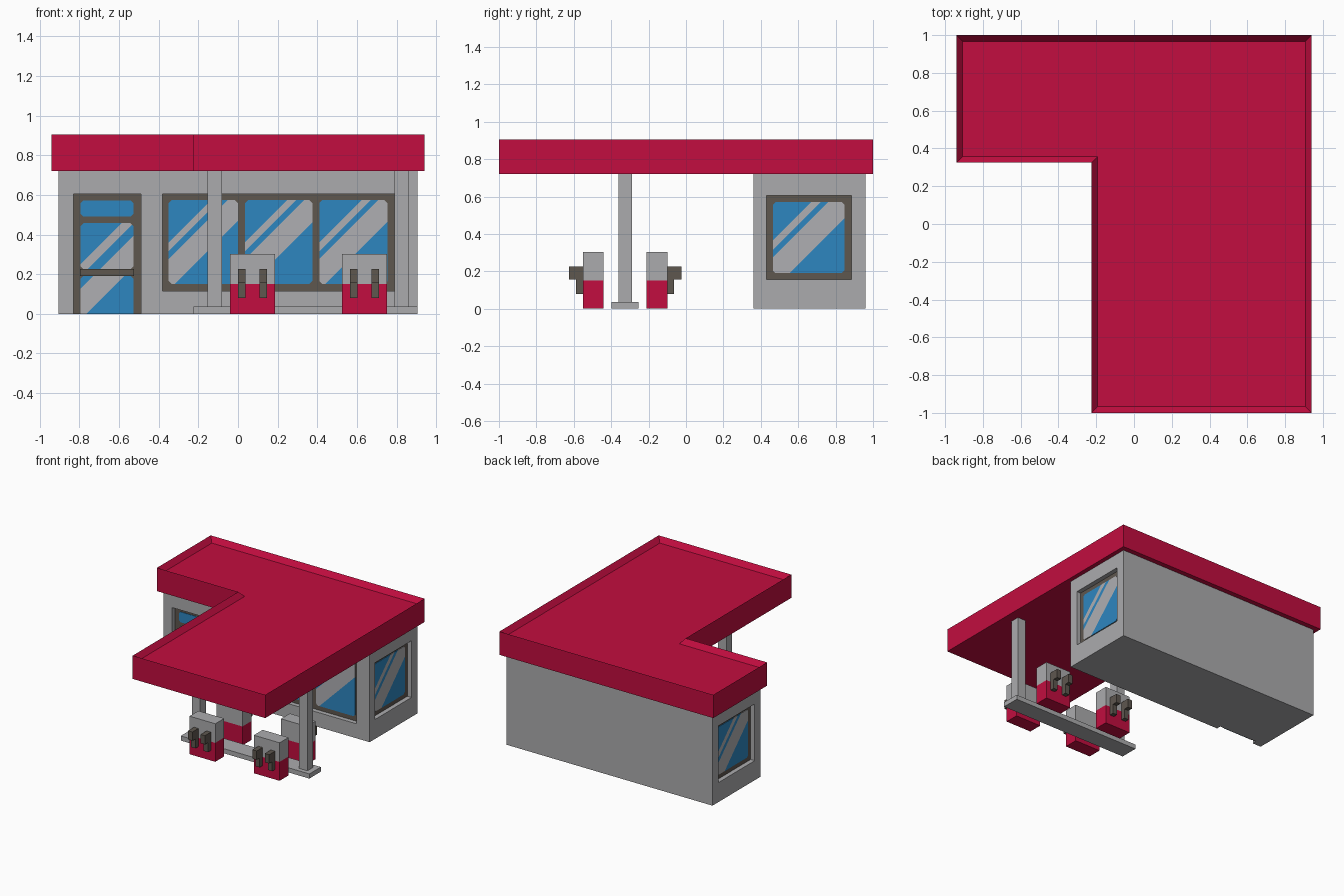
import bpy, bmesh, math
from mathutils import Matrix, Vector

if "Cube" in bpy.data.objects:
    bpy.data.objects.remove(bpy.data.objects["Cube"], do_unlink=True)


def material(name, rgb):
    m = bpy.data.materials.new(name)
    m.use_nodes = True
    m.diffuse_color = (*rgb, 1)
    m.node_tree.nodes["Principled BSDF"].inputs["Base Color"].default_value = (*rgb, 1)
    return m


RED = material("crimson", (0.54, 0.004, 0.05))
GREY = material("light_grey", (0.41, 0.41, 0.42))
BROWN = material("dark_brown", (0.112, 0.095, 0.078))
BLUE = material("glass_blue", (0.027, 0.24, 0.53))
SHINE = material("glass_shine", (0.43, 0.43, 0.45))


def finish(name, bm, mats, matrix=Matrix()):
    bmesh.ops.recalc_face_normals(bm, faces=bm.faces)
    me = bpy.data.meshes.new(name)
    bm.to_mesh(me)
    bm.free()
    for m in mats:
        me.materials.append(m)
    ob = bpy.data.objects.new(name, me)
    ob.matrix_world = matrix
    bpy.context.collection.objects.link(ob)
    return ob


def prism(points, axis, lo, hi):
    """Extrude a 2D outline along an axis from lo to hi."""
    bm = bmesh.new()

    def place(p):
        co = list(p)
        co.insert(axis, lo)
        return co
    face = bm.faces.new([bm.verts.new(place(p)) for p in points])
    ext = bmesh.ops.extrude_face_region(bm, geom=[face])
    move = Vector((0, 0, 0))
    move[axis] = hi - lo
    bmesh.ops.translate(bm, vec=move, verts=[v for v in ext["geom"] if isinstance(v, bmesh.types.BMVert)])
    bmesh.ops.recalc_face_normals(bm, faces=bm.faces)
    return bm


def box_mesh(x, y, z):
    return prism([(x[0], y[0]), (x[1], y[0]), (x[1], y[1]), (x[0], y[1])], 2, *z)


def box(name, x, y, z, mat, matrix=Matrix()):
    return finish(name, box_mesh(x, y, z), [mat], matrix)


def glass(name, x, z, y, matrix=Matrix(), bands=(), cut=0.015, low_cut=True):
    """Thin pane with clipped corners; diagonal bands of shine are cut into it."""
    (x0, x1), (z0, z1) = x, z
    pts = [(x0 + cut, z0), (x1 - cut, z0), (x1, z0 + cut)] if low_cut else [(x0, z0), (x1, z0)]
    pts += [(x1, z1 - cut), (x1 - cut, z1), (x0 + cut, z1), (x0, z1 - cut)]
    if low_cut:
        pts.append((x0, z0 + cut))
    bm = prism(pts, 1, y - 0.004, y)
    for u in [e for b in bands for e in b]:
        bmesh.ops.bisect_plane(bm, geom=bm.verts[:] + bm.edges[:] + bm.faces[:],
                               plane_co=(u, 0, 0), plane_no=(1, 0, -1))
    for f in bm.faces:
        c = f.calc_center_median()
        f.material_index = int(any(b[0] < c.x - c.z < b[1] for b in bands))
    return finish(name, bm, [BLUE, SHINE], matrix)


def shine(left, bottom, pairs):
    return [(left - bottom + a, left - bottom + b) for a, b in pairs]


FRONT_SHINE = [(-0.21, -0.165), (-0.126, 0.03)]
SIDE_SHINE = [(-0.175, -0.125), (-0.085, 0.09)]
DOOR_SHINE = [(-0.25, -0.19), (-0.125, 0.03)]

# Roof: L-shaped slab with a raised rim
bm = prism([(-0.94, 0.325), (-0.225, 0.325), (-0.225, -1), (0.94, -1), (0.94, 1), (-0.94, 1)], 2, 0.72, 0.905)
top = [f for f in bm.faces if f.normal.z > 0.9]
bmesh.ops.inset_region(bm, faces=top, thickness=0.033, use_even_offset=True)
bmesh.ops.translate(bm, vec=(0, 0, -0.04), verts=list({v for f in top for v in f.verts}))
finish("roof", bm, [RED])

# Shop body with recesses for door and windows
FRONT, BACK, SIDE, DEPTH = 0.36, 0.96, 0.905, 0.04
shop = box("shop_walls", (-SIDE, SIDE), (FRONT, BACK), (0, 0.72), GREY)
recesses = [
    ((-0.83, -0.49), (0.2, FRONT + DEPTH), (-0.1, 0.605)),
    ((-0.38, 0.79), (0.2, FRONT + DEPTH), (0.115, 0.605)),
    ((SIDE - DEPTH, 1.1), (0.43, 0.885), (0.155, 0.605)),
    ((-1.1, DEPTH - SIDE), (0.43, 0.885), (0.155, 0.605)),
]
for r in recesses:
    cutter = box("recess_cutter", *r, GREY)
    cutter.hide_render = True
    mod = shop.modifiers.new("recess", "BOOLEAN")
    mod.operation, mod.solver, mod.object = "DIFFERENCE", "EXACT", cutter
    bpy.context.view_layer.objects.active = shop
    bpy.ops.object.modifier_apply(modifier=mod.name)
    bpy.data.objects.remove(cutter, do_unlink=True)

# Front window: frame panel with three panes
y_panel = FRONT + DEPTH - 0.004
box("front_window_frame", (-0.38, 0.79), (y_panel, FRONT + DEPTH), (0.115, 0.605), BROWN)
for i, (a, b) in enumerate([(-0.35, 0.0), (0.035, 0.375), (0.41, 0.755)]):
    glass(f"front_window_pane_{i + 1}", (a, b), (0.15, 0.573), y_panel,
          bands=shine(a, 0.15, FRONT_SHINE))

# Door: frame panel, three panes and a push bar
box("door_frame", (-0.83, -0.49), (y_panel, FRONT + DEPTH), (0, 0.605), BROWN)
glass("door_top_pane", (-0.795, -0.527), (0.49, 0.572), y_panel)
glass("door_middle_pane", (-0.795, -0.527), (0.225, 0.457), y_panel, bands=shine(-0.795, 0, DOOR_SHINE))
glass("door_bottom_pane", (-0.795, -0.527), (0, 0.192), y_panel,
      bands=shine(-0.795, 0, DOOR_SHINE), low_cut=False)
box("door_push_bar", (-0.797, -0.525), (y_panel - 0.02, y_panel), (0.19, 0.225), BROWN)

# Side windows, one on each end wall
for name, turn in (("left", 1), ("right", -1)):
    m = Matrix.Translation((turn * (SIDE - DEPTH), 0.6575, 0)) @ Matrix.Rotation(turn * math.pi / 2, 4, "Z")
    box(f"{name}_window_frame", (-0.2275, 0.2275), (-0.004, 0), (0.155, 0.605), BROWN, m)
    glass(f"{name}_window_pane", (-0.193, 0.19), (0.19, 0.57), -0.004, m,
          bands=shine(-0.193, 0.19, SIDE_SHINE))

# Pump island and canopy columns
MID = -0.325
box("pump_island", (-0.225, 0.905), (MID - 0.072, MID + 0.072), (0, 0.037), GREY)
for i, x in enumerate((-0.153, 0.79)):
    box(f"canopy_column_{i + 1}", (x, x + 0.073), (MID - 0.036, MID + 0.036), (0.037, 0.72), GREY)

# Fuel pumps: red below, grey above, two hooked nozzles on the outer side
NOZZLE = [(-0.22, 0.08), (-0.22, 0.225), (-0.3, 0.225), (-0.3, 0.155), (-0.262, 0.155), (-0.262, 0.08)]
for row, turn in (("front", 0), ("rear", math.pi)):
    for side, cx in (("right", 0.073), ("left", 0.638)):
        m = Matrix.Translation((cx, MID, 0)) @ Matrix.Rotation(turn, 4, "Z")
        bm = box_mesh((-0.113, 0.113), (-0.226, -0.115), (0, 0.302))
        bmesh.ops.bisect_plane(bm, geom=bm.verts[:] + bm.edges[:] + bm.faces[:],
                               plane_co=(0, 0, 0.15), plane_no=(0, 0, 1))
        for f in bm.faces:
            f.material_index = int(f.calc_center_median().z > 0.15)
        finish(f"{row}_{side}_pump", bm, [RED, GREY], m)
        for i, x in enumerate((-0.055, 0.055)):
            finish(f"{row}_{side}_nozzle_{i + 1}", prism(NOZZLE, 0, x - 0.019, x + 0.019), [BROWN], m)
